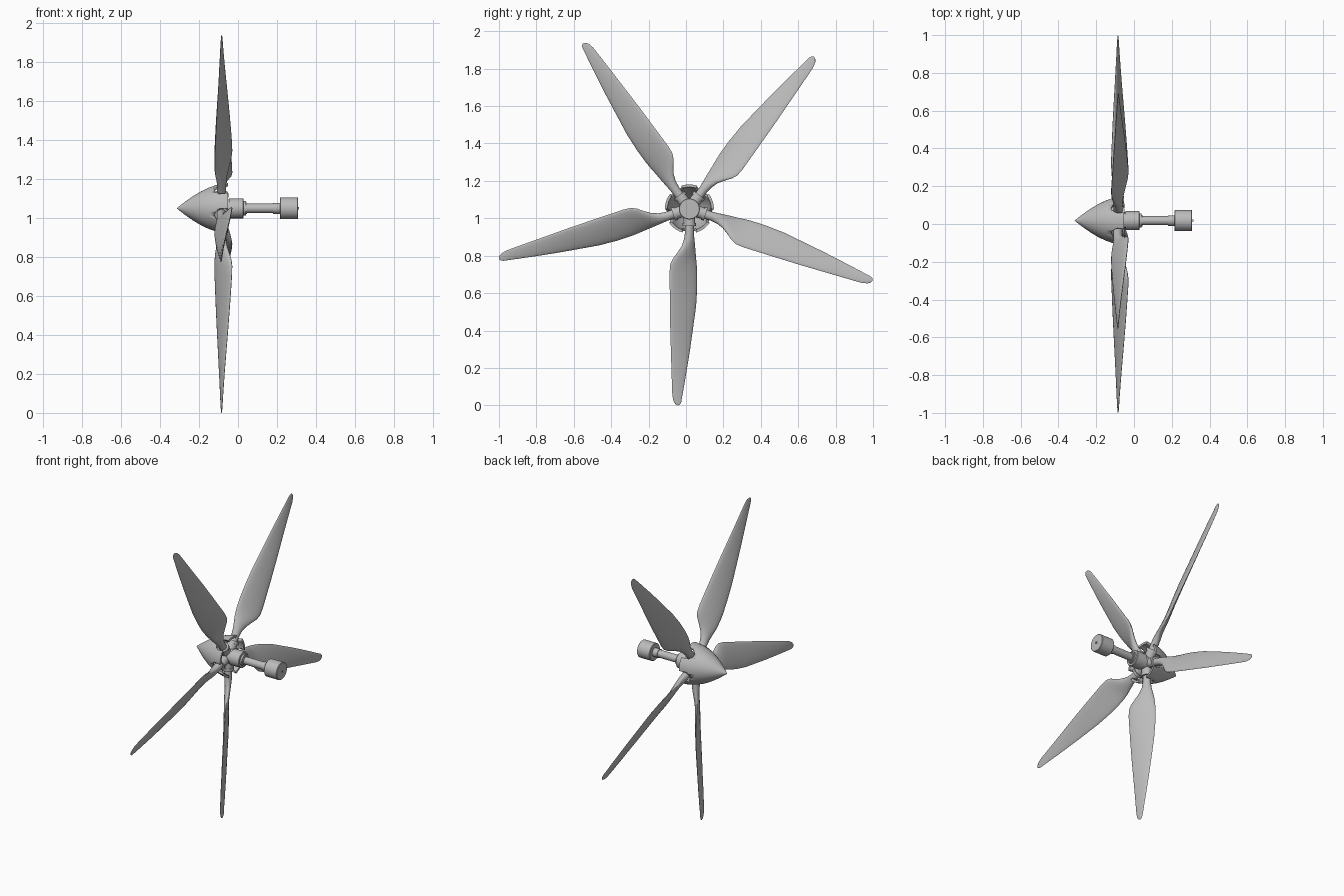
import bpy, bmesh, math
from mathutils import Vector, Matrix

if "Cube" in bpy.data.objects:
    bpy.data.objects.remove(bpy.data.objects["Cube"])

CY, CZ = 0.018, 1.05          # rotor axis runs along x through this point
BLADE_X = -0.085              # plane of the blades
ANGLES = [math.radians(-90 + 72 * i) for i in range(5)]

grey = bpy.data.materials.new("grey metal")
grey.diffuse_color = (0.5, 0.5, 0.5, 1)
grey.use_nodes = True
grey.node_tree.nodes["Principled BSDF"].inputs["Base Color"].default_value = grey.diffuse_color


def finish(name, bm, smooth=35):
    bmesh.ops.remove_doubles(bm, verts=bm.verts, dist=1e-5)
    bmesh.ops.recalc_face_normals(bm, faces=bm.faces)
    mesh = bpy.data.meshes.new(name)
    bm.to_mesh(mesh)
    bm.free()
    ob = bpy.data.objects.new(name, mesh)
    bpy.context.collection.objects.link(ob)
    mesh.materials.append(grey)
    shade(ob, smooth)
    return ob


def shade(ob, angle=35):
    bpy.ops.object.select_all(action='DESELECT')
    ob.select_set(True)
    bpy.context.view_layer.objects.active = ob
    bpy.ops.object.shade_smooth_by_angle(angle=math.radians(angle))


def loft(bm, rings):
    """Skin a list of closed point rings and cap both ends."""
    vs = [[bm.verts.new(p) for p in ring] for ring in rings]
    n = len(vs[0])
    for a, b in zip(vs, vs[1:]):
        for i in range(n):
            bm.faces.new((a[i], a[(i + 1) % n], b[(i + 1) % n], b[i]))
    bm.faces.new(vs[0])
    bm.faces.new(vs[-1])


def turned(name, profile, segs=40):
    """Revolve (x, radius) points about the rotor axis."""
    bm = bmesh.new()
    loft(bm, [[(x, CY + r * math.cos(2 * math.pi * i / segs),
                CZ + r * math.sin(2 * math.pi * i / segs)) for i in range(segs)]
              for x, r in profile])
    return finish(name, bm)


def spoke(theta, r, w, dx):
    """Point at radius r, tangential offset w, axial offset dx on one spoke."""
    c, s = math.cos(theta), math.sin(theta)
    return Vector((BLADE_X + dx, CY + r * c - w * s, CZ + r * s + w * c))


def spoke_tube(bm, theta, profile, sx=1, dx=0, segs=24):
    loft(bm, [[spoke(theta, r, q * math.cos(2 * math.pi * i / segs),
                     dx + sx * q * math.sin(2 * math.pi * i / segs))
               for i in range(segs)] for r, q in profile])


# Blade stations: radius, low edge (w, x), high edge (w, x), half thickness
STATIONS = [
    (0.030, -.022, .010, .022, -.010, .024),
    (0.130, -.022, .011, .022, -.011, .024),
    (0.165, -.027, .016, .025, -.015, .022),
    (0.200, -.040, .027, .029, -.023, .019),
    (0.235, -.064, .040, .033, -.030, .017),
    (0.265, -.088, .050, .036, -.033, .016),
    (0.295, -.102, .054, .039, -.034, .015),
    (0.340, -.106, .053, .042, -.034, .014),
    (0.420, -.105, .048, .042, -.031, .013),
    (0.520, -.104, .041, .036, -.027, .012),
    (0.650, -.102, .031, .018, -.021, .010),
    (0.750, -.099, .023, .004, -.016, .008),
    (0.850, -.096, .015, -.012, -.011, .007),
    (0.950, -.093, .008, -.029, -.006, .005),
    (1.000, -.091, .005, -.038, -.004, .004),
    (1.030, -.084, .003, -.043, -.002, .003),
    (1.045, -.073, .001, -.050, -.001, .002),
    (1.050, -.063, .000, -.058, .000, .001),
]

for k, th in enumerate(ANGLES):
    # blade with an oval section that twists and tapers outward
    rings = []
    for r, w0, x0, w1, x1, t in STATIONS:
        lo, hi = Vector((w0, x0)), Vector((w1, x1))
        mid, half = (lo + hi) / 2, (hi - lo) / 2
        nrm = Vector((-half.y, half.x)).normalized() * t
        ring = []
        for i in range(20):
            a = 2 * math.pi * i / 20
            p = mid + half * math.cos(a) + nrm * math.sin(a)
            ring.append(spoke(th, r, p.x, p.y))
        rings.append(ring)
    bm = bmesh.new()
    loft(bm, rings)
    finish(f"blade_{k + 1}", bm, 60)
    # socket collar holding the blade root
    bm = bmesh.new()
    spoke_tube(bm, th, [(.02, .031), (.075, .031), (.075, .036), (.092, .036), (.092, .024)])
    finish(f"blade_socket_{k + 1}", bm)

# Hollow pointed nose cone
outer = [(-.314, .001), (-.300, .012), (-.270, .035), (-.230, .063), (-.190, .087),
         (-.150, .106), (-.110, .120), (-.075, .128), (-.052, .131)]
inner = [(-.052, .117), (-.075, .114), (-.110, .106), (-.150, .091), (-.190, .071), (-.230, .040)]
cone = turned("nose_cone", outer + inner, 60)

# Cut the open-backed slots around the blade roots
bm = bmesh.new()
for th in ANGLES:
    spoke_tube(bm, th, [(.085, .038), (.2, .038)], sx=1.4, dx=.018)
cutter = finish("slot_cutter", bm)
cutter.hide_render = True
mod = cone.modifiers.new("slots", 'BOOLEAN')
mod.operation, mod.solver, mod.object = 'DIFFERENCE', 'EXACT', cutter
shade(cone)
bpy.ops.object.modifier_apply(modifier="slots")
bpy.data.objects.remove(cutter)

# Hub body, drive shaft and end weight
turned("hub", [(-.135, .035), (-.125, .045), (-.045, .045), (-.045, .051), (.026, .051),
               (.028, .049), (.028, .037), (.040, .037), (.040, .032)])
turned("drive_shaft", [(.02, .030), (.045, .030), (.045, .024), (.180, .024), (.180, .028), (.22, .028)])
turned("end_cap", [(.215, .053), (.218, .056), (.305, .056), (.308, .053)])
turned("end_pin", [(.30, .006), (.314, .006)], 16)
